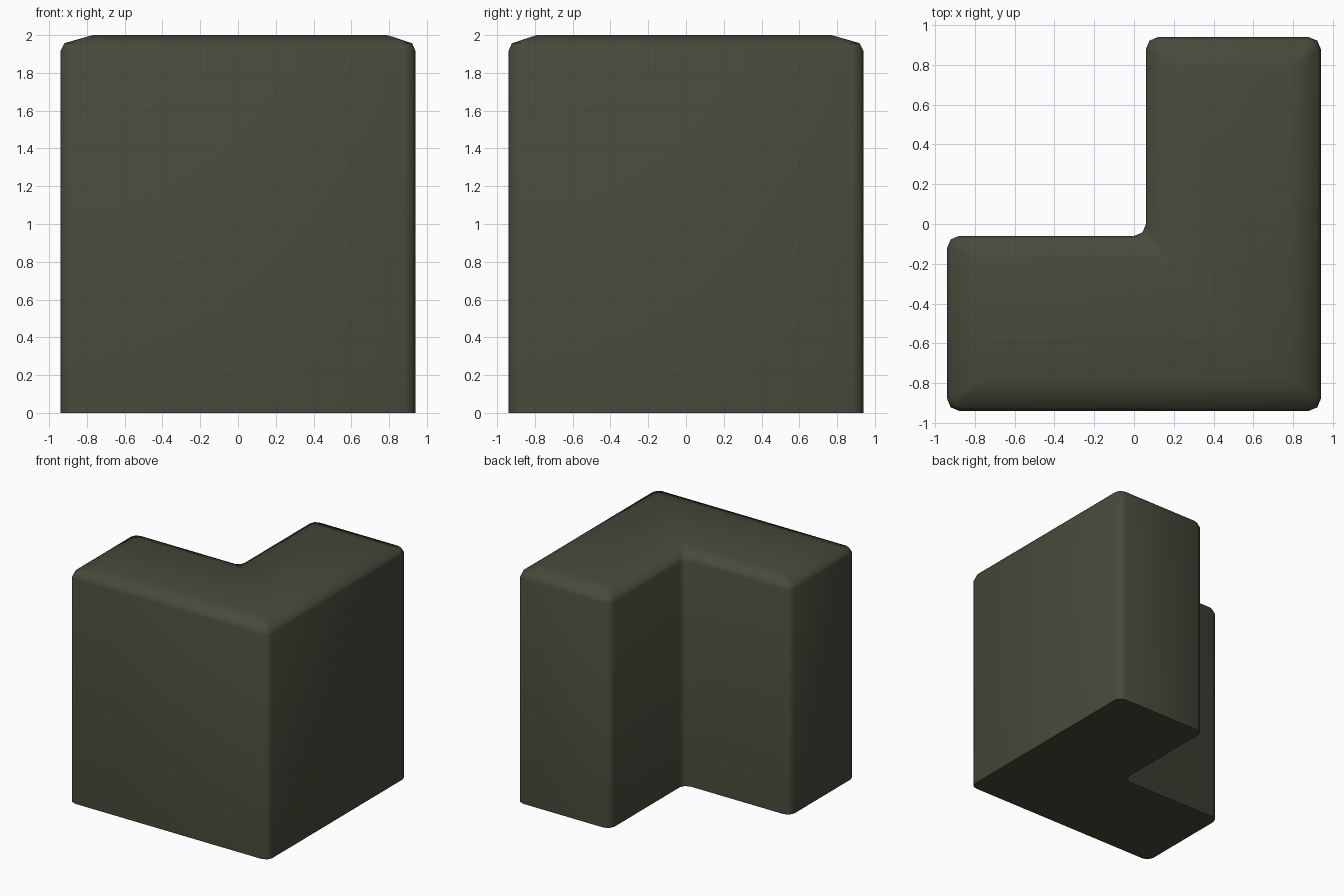
import bpy, bmesh, math
from mathutils import Vector

if "Cube" in bpy.data.objects:
    bpy.data.objects.remove(bpy.data.objects["Cube"])

# L-shaped footprint and the smaller flat area on top (matching corners)
OUTER = [(-.94, -.94), (.94, -.94), (.94, .94), (.06, .94), (.06, -.06), (-.94, -.06)]
INNER = [(-.77, -.79), (.79, -.79), (.79, .77), (.18, .77), (.18, -.18), (-.77, -.18)]
RADIUS = 0.06


def rounded(points):
    """Replace every corner by a two-segment rounding."""
    out = []
    n = len(points)
    for i in range(n):
        c = Vector(points[i])
        a = (Vector(points[i - 1]) - c).normalized() * RADIUS
        b = (Vector(points[(i + 1) % n]) - c).normalized() * RADIUS
        out += [c + a, c + (a + b) * (1 - math.sqrt(0.5)), c + b]
    return out


outline = rounded(OUTER)
target = [Vector(p) for p in INNER for _ in range(3)]

# Rings: floor, top of wall, rounded shoulder, edge of flat top
bm = bmesh.new()
rings = []
for z, t in [(0, 0), (1.915, 0), (1.957, 0.12), (2.0, 1)]:
    rings.append([bm.verts.new((*p.lerp(q, t), z)) for p, q in zip(outline, target)])
for low, high in zip(rings, rings[1:]):
    for i in range(len(low)):
        j = (i + 1) % len(low)
        bm.faces.new((low[i], low[j], high[j], high[i]))
bm.faces.new(rings[0][::-1])
bm.faces.new(rings[-1][::3])
bmesh.ops.remove_doubles(bm, verts=bm.verts[:], dist=0.0005)
bmesh.ops.recalc_face_normals(bm, faces=bm.faces[:])

mesh = bpy.data.meshes.new("corner_block")
bm.to_mesh(mesh)
bm.free()

# Dark olive grey stone
mat = bpy.data.materials.new("dark olive grey")
mat.diffuse_color = (0.065, 0.065, 0.043, 1)
mat.use_nodes = True
mat.node_tree.nodes["Principled BSDF"].inputs["Base Color"].default_value = mat.diffuse_color
mesh.materials.append(mat)

block = bpy.data.objects.new("corner_block", mesh)
bpy.context.collection.objects.link(block)
bpy.context.view_layer.objects.active = block
block.select_set(True)
bpy.ops.object.shade_smooth_by_angle(angle=math.radians(60))
